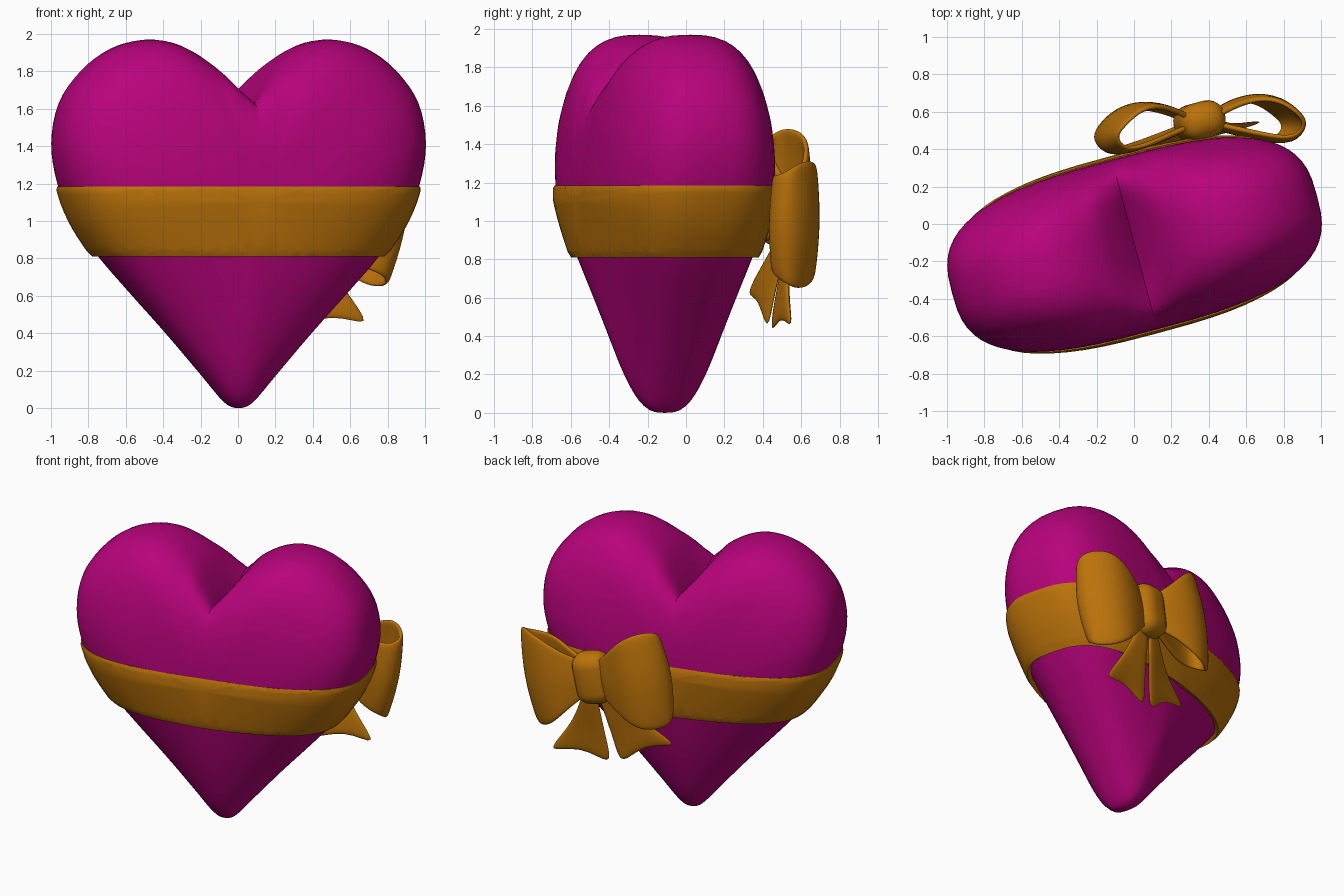
import bpy, bmesh, math
from mathutils import Matrix, Vector

cube = bpy.data.objects.get("Cube")
if cube:
    bpy.data.objects.remove(cube, do_unlink=True)


def material(name, rgb):
    m = bpy.data.materials.new(name)
    m.use_nodes = True
    m.diffuse_color = (*rgb, 1)
    bsdf = m.node_tree.nodes["Principled BSDF"]
    bsdf.inputs["Base Color"].default_value = (*rgb, 1)
    bsdf.inputs["Roughness"].default_value = 0.6
    return m


magenta = material("magenta", (0.48, 0.001, 0.2))
gold = material("gold", (0.5, 0.17, 0.003))


def finish(name, bm, mat, matrix, mods=(), angle=40):
    """Turn a bmesh into an object, apply its modifiers and shade it."""
    mesh = bpy.data.meshes.new(name)
    bm.to_mesh(mesh)
    bm.free()
    ob = bpy.data.objects.new(name, mesh)
    bpy.context.collection.objects.link(ob)
    mesh.materials.append(mat)
    ob.matrix_world = matrix
    for kind, settings in mods:
        mod = ob.modifiers.new(kind.title(), kind)
        for key, value in settings.items():
            setattr(mod, key, value)
    bpy.ops.object.select_all(action='DESELECT')
    ob.select_set(True)
    bpy.context.view_layer.objects.active = ob
    if mods:
        bpy.ops.object.convert(target='MESH')
    bpy.ops.object.shade_smooth_by_angle(angle=math.radians(angle))


def spline(points, before, after, steps):
    """Catmull-Rom curve through the points, with a ghost point at each end."""
    p = [Vector(q) for q in [before, *points, after]]
    out = []
    for a, b, c, d in zip(p, p[1:], p[2:], p[3:]):
        for i in range(steps):
            t = i / steps
            out.append(0.5 * (2 * b + (c - a) * t + (2 * a - 5 * b + 4 * c - d) * t * t
                              + (3 * b - a - 3 * c + d) * t ** 3))
    return out + [p[-2]]


# Heart: outline inflated from a centre point, thinner towards the tip
MID = 1.1
half = [(0, 0), (0.07, 0.03), (0.2, 0.18), (0.39, 0.4), (0.58, 0.61), (0.755, 0.81),
        (0.89, 1.0), (0.975, 1.2), (1.01, 1.42), (0.97, 1.64), (0.85, 1.81), (0.69, 1.925),
        (0.51, 1.97), (0.34, 1.94), (0.18, 1.835), (0.07, 1.69), (0, 1.57)]
right = spline(half, (-0.07, 0.03), (-0.07, 1.45), 4)
outline = right + [Vector((-p.x, p.y)) for p in right[-2:0:-1]]


def heart_bmesh(rings=32):
    bm = bmesh.new()
    loops = []
    for r in range(1, rings):
        phi = math.pi * (r / rings - 0.5)
        loop = []
        for p in outline:
            # squarer at the sides, rounder over the top
            power = 2.9 - 0.3 * min(1, max(0, (p.y - 1.4) / 0.5))
            f = math.cos(phi) ** (2 / power)
            g = math.copysign(abs(math.sin(phi)) ** (2 / power), phi)
            # the cleft fills in towards the front and back
            fill = 0
            if p.y > MID and abs(p.x) < 0.34:
                fill = 0.27 * (1 - abs(p.x) / 0.34) ** 2 * (1 - f ** 5)
            z = MID + (p.y - MID + fill) * f
            depth = 0.24 + 0.23 * min(1, z / MID)
            loop.append(bm.verts.new((p.x * f, depth * g, z)))
        loops.append(loop)
    n = len(outline)
    for a, b in zip(loops, loops[1:]):
        for i in range(n):
            j = (i + 1) % n
            bm.faces.new((a[i], a[j], b[j], b[i]))
    for loop, side in ((loops[0], -1), (loops[-1], 1)):
        pole = bm.verts.new((0, side * 0.47, MID))
        for i in range(n):
            bm.faces.new((loop[i], loop[(i + 1) % n], pole))
    bmesh.ops.recalc_face_normals(bm, faces=bm.faces)
    return bm


heart_frame = Matrix.Translation((0.003, -0.11, 0)) @ Matrix.Rotation(math.radians(15), 4, 'Z')
finish("heart", heart_bmesh(), magenta, heart_frame)

# Ribbon band: a slice of the heart surface, pushed out more at its lower edge
LOW, HIGH = 0.81, 1.185
bm = heart_bmesh()
for z, up, cut in ((LOW, -1, True), (HIGH, 1, True), (LOW + 0.03, 1, False), (HIGH - 0.02, 1, False)):
    bmesh.ops.bisect_plane(bm, geom=bm.verts[:] + bm.edges[:] + bm.faces[:],
                           plane_co=(0, 0, z), plane_no=(0, 0, up), clear_outer=cut)
bm.normal_update()
for v in bm.verts:
    out = 0.014 + 0.026 * (HIGH - v.co.z) / (HIGH - LOW)
    if v.co.z < LOW + 0.01 or v.co.z > HIGH - 0.01:
        out -= 0.008
    v.co += Vector((v.normal.x, v.normal.y, 0)).normalized() * out
finish("ribbon_band", bm, gold, heart_frame, [('SOLIDIFY', dict(thickness=0.045, offset=-1))])


# Bow: the loops lie flatter than the knot and tails, which follow the heart
def bow_frame(yaw):
    return (Matrix.Translation((0.35, 0.55, 1.065)) @ Matrix.Rotation(math.radians(yaw), 4, 'Z')
            @ Matrix.Rotation(math.radians(11), 4, 'Y'))


cloth = [('SOLIDIFY', dict(thickness=0.03, offset=0)),
         ('SUBSURF', dict(levels=2, render_levels=2))]


def grid(rows):
    bm = bmesh.new()
    verts = [[bm.verts.new(co) for co in row] for row in rows]
    for a, b in zip(verts, verts[1:]):
        for i in range(len(a) - 1):
            bm.faces.new((a[i], a[i + 1], b[i + 1], b[i]))
    return bm


loop_path = [(0.04, 0.02), (0.17, 0.09), (0.31, 0.125), (0.43, 0.1), (0.525, 0.02),
             (0.56, -0.08), (0.5, -0.155), (0.35, -0.125), (0.2, -0.08), (0.04, -0.03)]
for side, label in ((1, "left"), (-1, "right")):
    # Loop: strip that flares away from the knot, with rounded outer corners
    rows = []
    for u, v in loop_path:
        t = min(1, u / 0.45)
        h = 0.1 + 0.237 * t * t * (3 - 2 * t) - 0.075 * max(0, -v - 0.02) / 0.13
        rows.append([(side * (u - 0.04 * k * k * t), v - 0.025 * k * k * (1 if v > 0 else -1), k * h)
                     for k in (-1, -0.82, 0, 0.82, 1)])
    finish(label + "_bow_loop", grid(rows), gold, bow_frame(4), cloth, 60)

    # Tail: widening strip with a notched end
    inner = [(0.0, 0, -0.08), (0.01, -0.03, -0.28), (0.02, -0.07, -0.49), (0.02, -0.09, -0.7)]
    centre = [(0.04, 0, -0.08), (0.1, -0.035, -0.26), (0.17, -0.075, -0.42), (0.22, -0.09, -0.51)]
    outer = [(0.08, 0, -0.07), (0.17, -0.04, -0.23), (0.28, -0.08, -0.38), (0.52, -0.09, -0.58)]
    rows = [[(side * x, y, z) for x, y, z in row] for row in zip(inner, centre, outer)]
    finish(label + "_bow_tail", grid(rows), gold, bow_frame(15), cloth, 60)

# Knot
bm = bmesh.new()
bmesh.ops.create_cube(bm, size=1)
bmesh.ops.scale(bm, vec=(0.25, 0.2, 0.36), verts=bm.verts)
finish("bow_knot", bm, gold, bow_frame(15),
       [('BEVEL', dict(width=0.092, segments=5, limit_method='NONE'))], 60)
